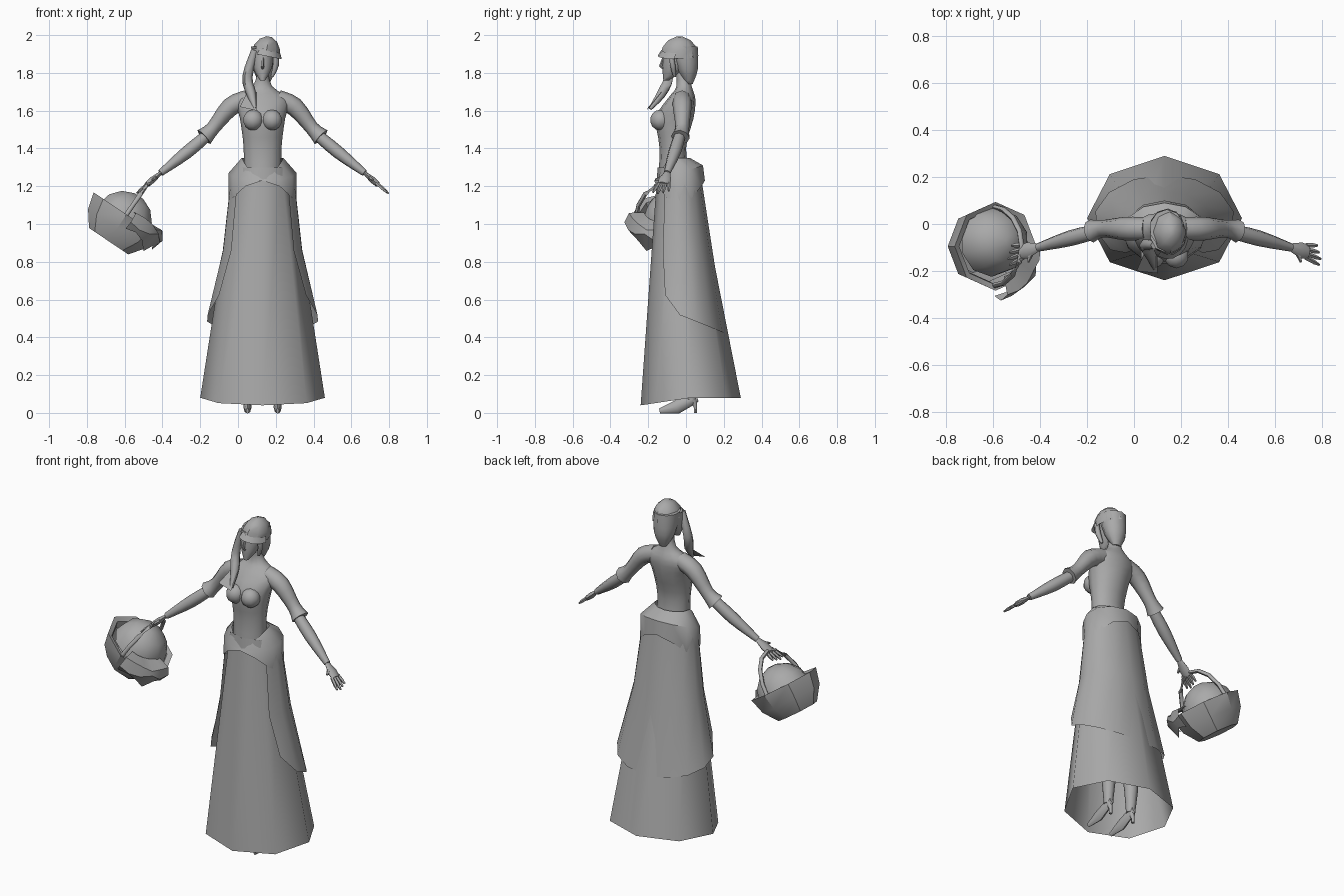
import bpy, bmesh, math
from mathutils import Vector, Matrix

cube = bpy.data.objects.get("Cube")
if cube:
    bpy.data.objects.remove(cube)

grey = bpy.data.materials.new("plain grey")
grey.use_nodes = True
grey.diffuse_color = (.4, .4, .4, 1)
grey.node_tree.nodes["Principled BSDF"].inputs["Base Color"].default_value = grey.diffuse_color

UPRIGHT = Matrix.Identity(4)
BODY = Matrix.Translation((.13, 0, 0))


def finish(ob, name, angle):
    """Name, colour and shade a finished part."""
    ob.name = name
    ob.data.materials.append(grey)
    bpy.ops.object.select_all(action='DESELECT')
    ob.select_set(True)
    bpy.context.view_layer.objects.active = ob
    bpy.ops.object.shade_smooth_by_angle(angle=math.radians(angle))


def loft(name, rings, place=BODY, closed=True, caps="", angle=60):
    """Skin a list of equal-length point rings, then move the points by a matrix."""
    bm = bmesh.new()
    rows = [[bm.verts.new(place @ Vector(point)) for point in ring] for ring in rings]
    for lower, upper in zip(rows, rows[1:]):
        for i in range(0 if closed else 1, len(lower)):
            bm.faces.new((lower[i - 1], lower[i], upper[i], upper[i - 1]))
    if "start" in caps:
        bm.faces.new(rows[0])
    if "end" in caps:
        bm.faces.new(rows[-1])
    bmesh.ops.recalc_face_normals(bm, faces=bm.faces)
    mesh = bpy.data.meshes.new(name)
    bm.to_mesh(mesh)
    bm.free()
    ob = bpy.data.objects.new(name, mesh)
    bpy.context.collection.objects.link(ob)
    finish(ob, name, angle)


def spline(keys, steps=3):
    """Smooth curve through a few key stations of any length."""
    keys = [Vector(key) for key in keys]
    ends = [keys[0]] + keys + [keys[-1]]
    stations = []
    for before, a, b, after in zip(ends, ends[1:], ends[2:], ends[3:]):
        for step in range(steps):
            t = step / steps
            pull_a, pull_b = (b - before) / 2, (after - a) / 2
            stations.append(a + pull_a * t + (3 * (b - a) - 2 * pull_a - pull_b) * t ** 2
                            + (2 * (a - b) + pull_a + pull_b) * t ** 3)
    return stations + [keys[-1]]


def oval(height, half_width, front, back, sides=12, start=-90, sweep=360):
    """Oval ring; height may be a rule of the facing, from -1 in front to 1 behind."""
    middle, depth = (front + back) / 2, (back - front) / 2
    points = []
    for i in range(sides):
        a = math.radians(start + sweep * i / (sides if sweep == 360 else sides - 1))
        facing = math.sin(a)
        z = height(facing) if callable(height) else height
        points.append((half_width * math.cos(a), middle + depth * facing, z))
    return points


def dome(half_width, front, back, rise, sides, levels=4):
    """Rings of half an ellipsoid, shrinking toward the top."""
    middle = (front + back) / 2
    rings = []
    for level in range(levels):
        a = math.radians(80) * level / (levels - 1)
        shrink = math.cos(a)
        rings.append(oval(rise * math.sin(a), half_width * shrink,
                          middle + (front - middle) * shrink,
                          middle + (back - middle) * shrink, sides))
    return rings


def tube(name, stations, place=BODY, sides=8, flat=1):
    """Tapered limb through (x, y, z, radius) stations."""
    rings = []
    centres = [Vector(station[:3]) for station in stations]
    for i, (centre, station) in enumerate(zip(centres, stations)):
        along = centres[min(i + 1, len(centres) - 1)] - centres[max(i - 1, 0)]
        along.normalize()
        across = along.cross(Vector((0, 1, 0)) if abs(along.y) < .8 else Vector((0, 0, 1)))
        across.normalize()
        other = along.cross(across)
        turns = [math.tau * k / sides for k in range(sides)]
        rings.append([centre + station[3] * (across * math.cos(t) * flat + other * math.sin(t))
                      for t in turns])
    loft(name, rings, place, caps="start end")


# Long skirt with its hem lifted at the back
loft("underskirt", [
    oval(lambda facing: .08 + .04 * min(facing, 0), .33, -.24, .29, 8),
    oval(1.3, .14, -.15, .05, 8)])

# Overskirt, open at the front
overskirt = [
    (lambda facing: .5 - .08 * max(facing, 0) + .3 * min(facing, 0) ** 2, .3, -.18, .21),
    (.86, .215, -.18, .14),
    (1.25, .17, -.15, .08)]
loft("overskirt", [oval(*level, sides=11, start=-40, sweep=260) for level in overskirt],
     closed=False)

# Flared waist flounce, longest at the sides
loft("waist_flounce", [
    oval(lambda facing: 1.35 - .11 * min(facing, 0) ** 2, .11, -.15, .02),
    oval(lambda facing: 1.27 + .04 * facing, .18, -.16, .09),
    oval(lambda facing: 1.11 + .12 * facing ** 2, .18, -.17, .1)], angle=50)

# Torso and neck: height, half width, front, back
torso = [(1.2, .1, -.15, .03), (1.4, .1, -.14, 0), (1.56, .12, -.16, .04),
         (1.66, .14, -.1, .05), (1.73, .05, -.05, .03), (1.83, .025, -.06, .01)]
loft("torso", [oval(*level) for level in spline(torso)])

for name, side in (("left", 1), ("right", -1)):
    flip = BODY @ Matrix.Diagonal((side, 1, 1, 1))

    # Bust
    bpy.ops.mesh.primitive_uv_sphere_add(segments=10, ring_count=7, radius=.055,
                                         location=flip @ Vector((.05, -.135, 1.55)))
    finish(bpy.context.object, name + "_bust", 60)

    # Sleeve with flared cuff, then the bare forearm
    tube(name + "_sleeve", spline([(.08, -.02, 1.66, .05), (.17, -.02, 1.62, .05),
                                   (.26, -.02, 1.51, .037), (.31, -.03, 1.46, .05)]), flip)
    tube(name + "_forearm", spline([(.28, -.03, 1.48, .03), (.4, -.06, 1.38, .034),
                                    (.54, -.1, 1.27, .018)]), flip)

    # Hand: palm, four spread fingers and a thumb
    wrist, knuckles = Vector((.54, -.1, 1.27)), Vector((.61, -.12, 1.21))
    reach = knuckles - wrist
    tube(name + "_palm", [(*wrist, .018), (*wrist.lerp(knuckles, .6), .034),
                          (*knuckles, .03)], flip, flat=.5)
    for finger in range(4):
        spread = Vector((0, (finger - 1.5) * .018, 0))
        root = knuckles + spread - reach * .1
        tip = knuckles + spread * 1.5 + reach * (.8 - .1 * abs(finger - 1))
        tube(f"{name}_finger_{finger + 1}", [(*root, .01), (*root.lerp(tip, .6), .01),
                                             (*tip, .005)], flip, 5)
    thumb = wrist.lerp(knuckles, .3)
    tube(name + "_thumb", [(*thumb, .014), (*(thumb + reach * .3 + Vector((0, -.05, 0))), .006)],
         flip, 5)

    # Leg and heeled shoe
    tube(name + "_leg", spline([(.07, -.03, .6, .05), (.08, .03, .3, .044),
                                (.08, .03, .07, .025)]), flip)
    tube(name + "_shoe", [(.08, .06, .08, .02), (.08, .03, .07, .03), (.08, -.05, .03, .036),
                          (.08, -.14, .01, .014)], flip, flat=.6)
    tube(name + "_heel", [(.08, .04, .07, .02), (.08, .05, .03, .01), (.08, .05, 0, .01)], flip, 6)

# Head and hair: height, half width, front, back
head = [(1.76, .014, -.12, -.09), (1.83, .053, -.125, 0), (1.93, .063, -.12, .05)]
loft("head", [oval(*level, sides=10) for level in spline(head)], caps="start end")
tube("nose", [(0, -.12, 1.88, .006), (0, -.135, 1.835, .009), (0, -.12, 1.825, .008)], sides=5)
hair = [(1.74, .025, 0, .035), (1.82, .063, -.05, .063), (1.94, .074, -.1, .062)]
loft("back_hair", [oval(*level, sides=10) for level in spline(hair)],
     BODY @ Matrix.Translation((.01, 0, 0)), caps="start end")
tube("side_hair_lock", spline([(-.04, -.09, 1.92, .02), (-.08, -.09, 1.78, .027),
                               (-.06, -.13, 1.69, .026), (-.04, -.19, 1.61, .01)]), sides=6)
tube("cheek_hair_lock", spline([(.07, -.08, 1.9, .014), (.07, -.07, 1.84, .016),
                                (.05, -.06, 1.78, .008)]), sides=6)
loft("hair_ribbon", [[(-.08, -.11, 1.7), (-.03, -.13, 1.7)],
                     [(-.12, -.2, 1.62), (-.03, -.21, 1.6)]], closed=False)

# Tilted cap with a small peak
cap_place = BODY @ Matrix.Translation((.015, 0, 1.89)) @ Matrix.Rotation(.2, 4, 'Y')
loft("cap", dome(.078, -.135, .066, .105, 8), cap_place, caps="end", angle=40)
loft("cap_peak", [oval(height, width, front, .06, 6, -120, 110)
                  for height, width, front in ((.03, .075, -.13), (0, .09, -.15))],
     cap_place, closed=False)

# Basket, leaning so its rim dips toward the body
lean = Matrix.Translation((-.59, -.095, 1.05)) @ Matrix.Rotation(math.radians(34), 4, 'Y')
basket = [(-.17, .125), (-.09, .185), (0, .21), (-.01, .18), (-.05, .165)]
loft("basket", [oval(height, radius, -.9 * radius, .9 * radius, 8) for height, radius in basket],
     lean, caps="start", angle=35)
loft("basket_filling", dome(.16, -.15, .15, .15, 10), lean @ Matrix.Translation((0, .02, -.03)),
     caps="end")
arch = [math.pi * i / 8 for i in range(9)]
tube("basket_handle", [(0, -.17 * math.cos(t), .23 * math.sin(t) - .03, .012) for t in arch],
     lean, 6)

# Cloth folded over the basket rim, with a wavy edge
folds = [(.13, .03, 0), (.21, .03, -.01), (.235, -.01, .02), (.215, -.08, -.03)]
loft("basket_cloth", [
    oval(lambda facing: height + ripple * math.sin(9 * facing), radius, -radius, radius, 6, -80, 80)
    for radius, height, ripple in folds], lean, closed=False, angle=25)
